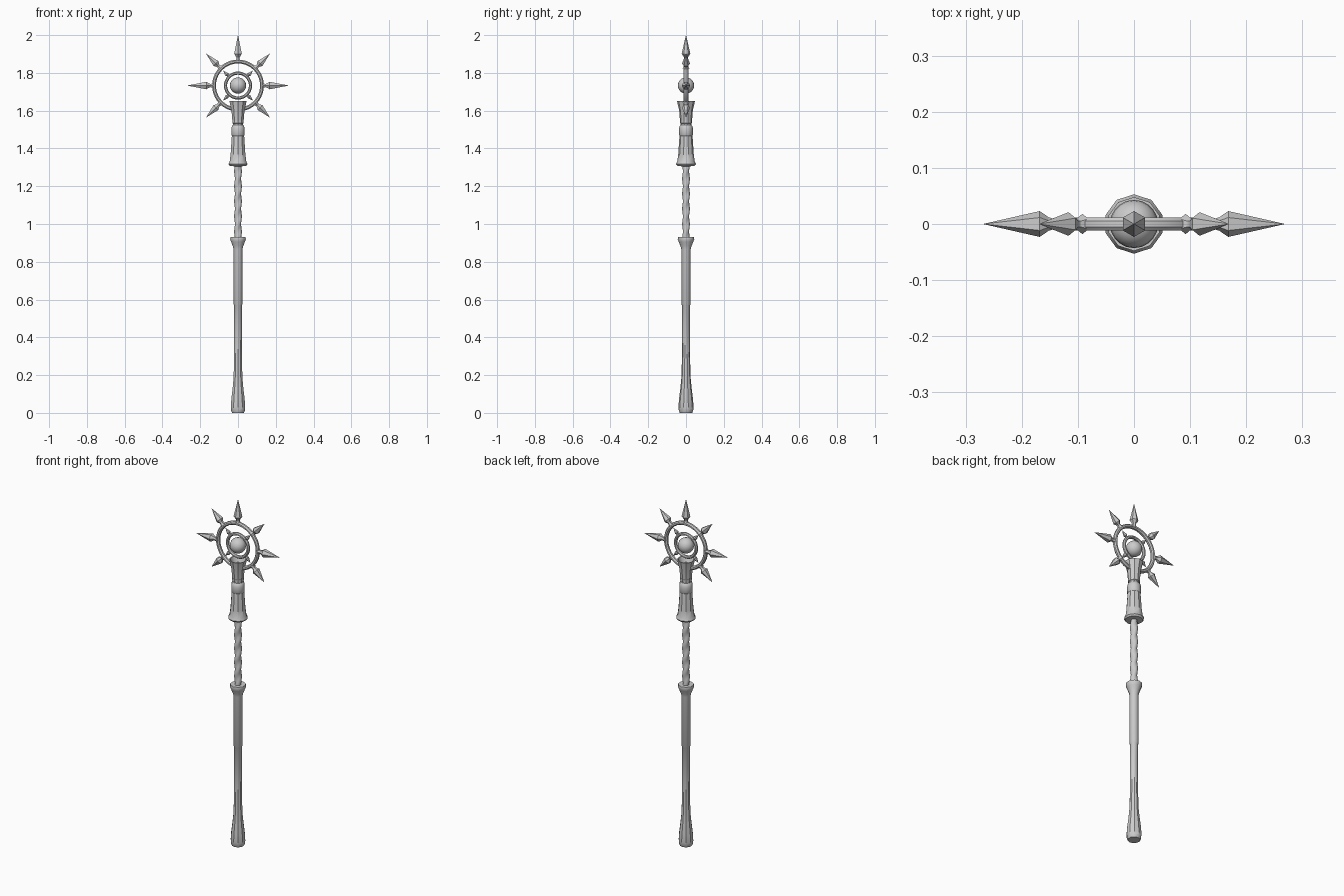
import bpy, bmesh, math
from mathutils import Matrix, Vector

if "Cube" in bpy.data.objects:
    bpy.data.objects.remove(bpy.data.objects["Cube"])

HUB = Vector((0, 0, 1.733))

def finish(name, bm, smooth=None):
    bmesh.ops.recalc_face_normals(bm, faces=bm.faces)
    me = bpy.data.meshes.new(name)
    bm.to_mesh(me)
    bm.free()
    ob = bpy.data.objects.new(name, me)
    bpy.context.collection.objects.link(ob)
    if smooth:
        bpy.ops.object.select_all(action='DESELECT')
        ob.select_set(True)
        bpy.context.view_layer.objects.active = ob
        bpy.ops.object.shade_smooth_by_angle(angle=math.radians(smooth))
    return ob

def lathe(name, profile, sides=10, matrix=None, smooth=None, radius=None):
    """Stack of closed (r, z) loops, capped at both ends."""
    bm = bmesh.new()
    loops = []
    for r, z in profile:
        loop = []
        for i in range(sides):
            a = math.pi / 2 + math.tau * i / sides
            rr = radius(r, z, a) if radius else r
            loop.append(bm.verts.new((rr * math.cos(a), rr * math.sin(a), z)))
        loops.append(loop)
    for lo, hi in zip(loops, loops[1:]):
        for i in range(sides):
            j = (i + 1) % sides
            bm.faces.new((lo[i], lo[j], hi[j], hi[i]))
    bm.faces.new(loops[0])
    bm.faces.new(loops[-1])
    if matrix:
        bm.transform(matrix)
    return finish(name, bm, smooth)

def ring(name, major, dr, dy, seg=40, minor=8):
    """Ring standing in the xz plane around the hub."""
    bm = bmesh.new()
    v = []
    for i in range(seg):
        a = math.tau * i / seg
        row = []
        for k in range(minor):
            b = math.tau * (k + 0.5) / minor
            r = major + dr * math.cos(b)
            row.append(bm.verts.new(HUB + Vector((r * math.cos(a), dy * math.sin(b), r * math.sin(a)))))
        v.append(row)
    for i in range(seg):
        for k in range(minor):
            n, m = (i + 1) % seg, (k + 1) % minor
            bm.faces.new((v[i][k], v[n][k], v[n][m], v[i][m]))
    return finish(name, bm, 30)

def spike(name, angle, profile):
    """Spike whose axis runs outward from the hub."""
    m = Matrix.Translation(HUB) @ Matrix.Rotation(math.radians(90 - angle), 4, 'Y')
    return lathe(name, profile, 6, m)

# Lower handle with pommel and flared top
lathe("lower_handle", [(.033, 0), (.038, .012), (.040, .03), (.037, .075), (.030, .13),
      (.025, .18), (.021, .30), (.021, .57), (.024, .575), (.024, .865), (.030, .885),
      (.038, .905), (.044, .92), (.042, .93), (.022, .93)], smooth=35)

# Twisted middle rod
lathe("twisted_rod", [(.0185, .92 + .40 * i / 60) for i in range(61)], 16, smooth=40,
      radius=lambda r, z, a: r * (1 + .10 * math.cos(2 * (a - z * math.tau / .16))))

# Upper sleeve and collar
lathe("upper_sleeve", [(.020, 1.305), (.046, 1.308), (.053, 1.317), (.046, 1.332), (.041, 1.37),
      (.035, 1.46), (.034, 1.467), (.037, 1.472), (.037, 1.505), (.033, 1.52), (.028, 1.525)], smooth=35)
lathe("collar", [(.028, 1.515), (.028, 1.532), (.032, 1.535), (.032, 1.547), (.028, 1.55)], smooth=35)

# Flared cup holding the wheel
lathe("cup", [(.029, 1.53), (.033, 1.56), (.036, 1.60), (.048, 1.652), (.042, 1.652),
      (.030, 1.622), (.004, 1.615)], smooth=35)

# Wheel rings
ring("outer_ring", .127, .011, .013)
ring("inner_ring", .066, .009, .011, 32)

# Central orb
bm = bmesh.new()
bmesh.ops.create_uvsphere(bm, u_segments=20, v_segments=12, radius=.043)
bm.transform(Matrix.Translation(HUB))
finish("orb", bm, 40)

# Outer spikes: three long, four short
for k in range(8):
    ang = 45 * k
    if ang == 270:
        continue
    if k % 2 == 0:
        prof = [(.014, .130), (.010, .145), (.012, .152), (.023, .168), (.0005, .267)]
    else:
        prof = [(.018, .130), (.010, .144), (.011, .150), (.021, .165), (.0005, .238)]
    spike(f"outer_spike_{k}", ang, prof)

# Small spikes on the inner ring
for k in range(4):
    spike(f"inner_spike_{k}", 45 + 90 * k,
          [(.009, .068), (.007, .076), (.012, .083), (.0005, .112)])
